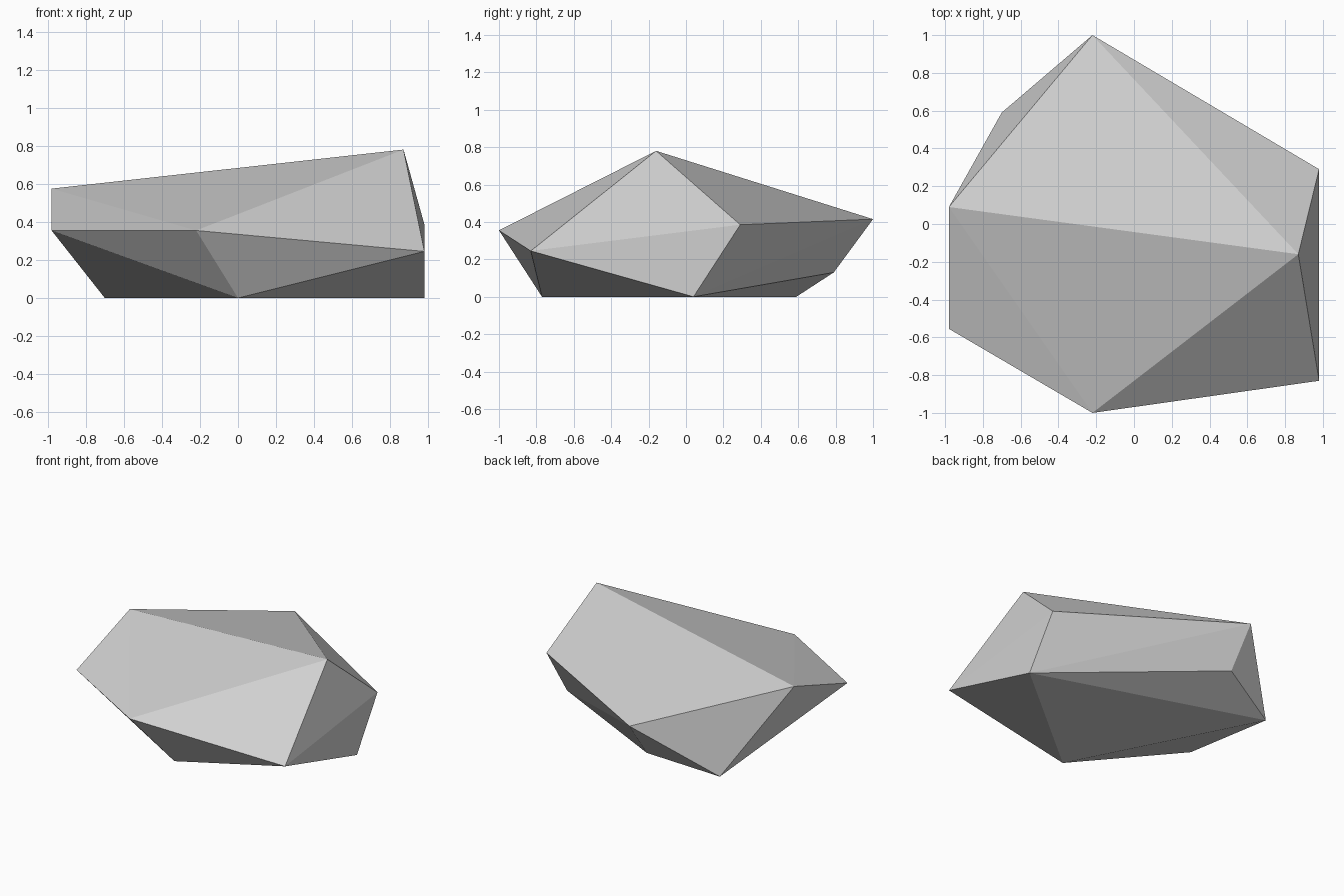
import bpy
import bmesh

# Remove the default cube
cube = bpy.data.objects.get("Cube")
if cube:
    bpy.data.objects.remove(cube, do_unlink=True)

# Stone material
stone = bpy.data.materials.new("pale grey stone")
stone.use_nodes = True
colour = (0.63, 0.63, 0.63, 1.0)
stone.diffuse_color = colour
bsdf = next(n for n in stone.node_tree.nodes if n.type == "BSDF_PRINCIPLED")
bsdf.inputs["Base Color"].default_value = colour
bsdf.inputs["Roughness"].default_value = 0.9

# Corners of the faceted boulder, from the ground up
base = [(0.0, -0.77, 0.0), (0.98, 0.04, 0.0), (-0.70, 0.59, 0.0)]
lower_back = [(-0.22, 0.79, 0.13)]
rim = [(0.98, -0.83, 0.245), (-0.22, -1.0, 0.355), (-0.98, -0.555, 0.355),
       (-0.22, 1.0, 0.415), (0.98, 0.29, 0.385)]
crest = [(-0.98, 0.09, 0.575), (0.87, -0.16, 0.78)]

# Wrap the corners in a convex shell and merge flat facets
bm = bmesh.new()
for corner in base + lower_back + rim + crest:
    bm.verts.new(corner)
bmesh.ops.convex_hull(bm, input=bm.verts)
bmesh.ops.dissolve_limit(bm, angle_limit=0.01, verts=bm.verts, edges=bm.edges)
bmesh.ops.recalc_face_normals(bm, faces=bm.faces)
for face in bm.faces:
    face.smooth = False

mesh = bpy.data.meshes.new("boulder")
bm.to_mesh(mesh)
bm.free()
mesh.materials.append(stone)
boulder = bpy.data.objects.new("boulder", mesh)
bpy.context.collection.objects.link(boulder)
